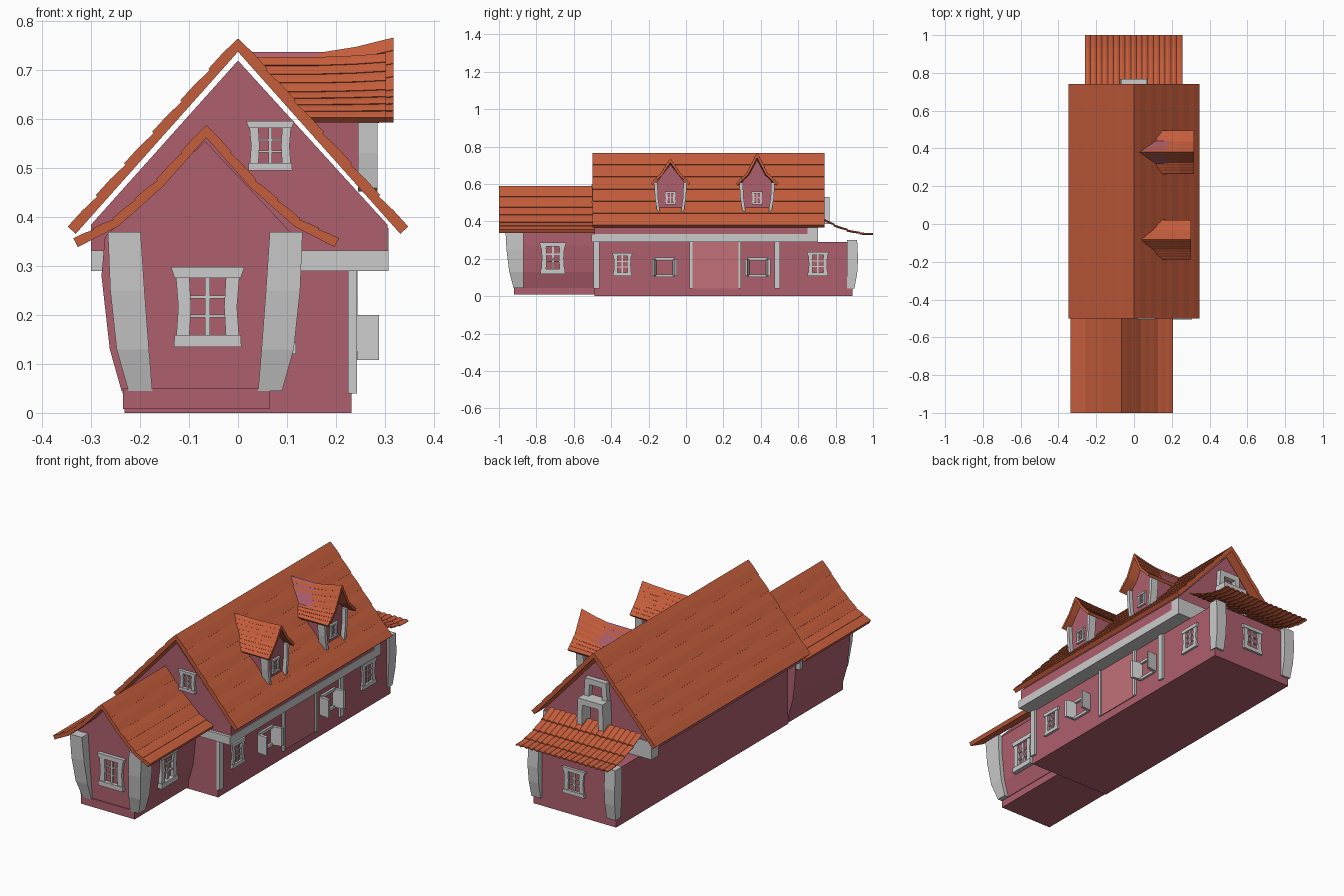
import bpy, bmesh, math
from mathutils import Matrix, Vector

if "Cube" in bpy.data.objects:
    bpy.data.objects.remove(bpy.data.objects["Cube"])


def material(name, rgb):
    m = bpy.data.materials.new(name)
    m.diffuse_color = (*rgb, 1)
    m.use_nodes = True
    m.node_tree.nodes["Principled BSDF"].inputs["Base Color"].default_value = m.diffuse_color
    return m


PINK = material("pink_wall", (0.43, 0.115, 0.155))
DOOR = material("door_pink", (0.54, 0.16, 0.19))
TILE = material("roof_tile", (0.56, 0.11, 0.045))


def frame(u, v, n, origin):
    m = Matrix((u, v, n)).transposed().to_4x4()
    m.translation = Vector(origin)
    return m


# Drawing planes: (u, v) in the plane, d along the outward normal
Z = (0, 0, 1)
def front(x=0, y=0, z=0): return frame((1, 0, 0), Z, (0, -1, 0), (x, y, z))
def right(x=0, y=0, z=0): return frame((0, 1, 0), Z, (1, 0, 0), (x, y, z))
def back(x=0, y=0, z=0): return frame((-1, 0, 0), Z, (0, 1, 0), (x, y, z))
PLAN = Matrix.Identity(4)


def loft(bm, rings):
    rings = [[bm.verts.new(p) for p in r] for r in rings]
    n = len(rings[0])
    for a, b in zip(rings, rings[1:]):
        for i in range(n):
            bm.faces.new((a[i], a[(i + 1) % n], b[(i + 1) % n], b[i]))
    return rings


def prism(bm, pts, d0, d1, m=PLAN):
    r = loft(bm, [[m @ Vector((u, v, d)) for u, v in pts] for d in (d0, d1)])
    bm.faces.new(r[0])
    bm.faces.new(r[1])


def rect(u0, u1, v0, v1):
    return [(u0, v0), (u1, v0), (u1, v1), (u0, v1)]


def finish(bm, name, mat=None, clip=False):
    bmesh.ops.remove_doubles(bm, verts=bm.verts[:], dist=1e-5)
    if clip:  # keep only what stands above the main roof slope
        bmesh.ops.bisect_plane(bm, geom=bm.verts[:] + bm.edges[:] + bm.faces[:],
                               plane_co=(0, 0, 0.75), plane_no=(1.115, 0, 1), clear_inner=True)
    bmesh.ops.recalc_face_normals(bm, faces=bm.faces[:])
    me = bpy.data.meshes.new(name)
    bm.to_mesh(me)
    bm.free()
    ob = bpy.data.objects.new(name, me)
    bpy.context.collection.objects.link(ob)
    if mat:
        me.materials.append(mat)
    return ob


def solid(name, pts, d0, d1, m=PLAN, mat=None, clip=False):
    bm = bmesh.new()
    prism(bm, pts, d0, d1, m)
    return finish(bm, name, mat, clip)


def box(name, x0, x1, y0, y1, z0, z1, mat=None):
    return solid(name, rect(x0, x1, y0, y1), z0, z1, PLAN, mat)


def roof(name, half, thick, stations, m, courses, step, clip=False):
    """Gable roof shell: half profile from ridge to eave, stepped tile courses."""
    outer, inner = [], []
    for (u0, v0), (u1, v1) in zip(half, half[1:]):
        n = Vector((v0 - v1, u1 - u0)).normalized()
        for c in range(courses):
            for t, h in ((c, 0), (c + 0.5, step * 0.9), (c + 1, step)):
                p = Vector((u0, v0)).lerp(Vector((u1, v1)), t / courses)
                outer.append(p + n * h)
                inner.append(Vector((0, p.y - thick / n.y)) if p.x == 0 else p - n * thick)
    flip = lambda ps: [Vector((-p.x, p.y)) for p in ps[:0:-1]]
    o, i = flip(outer) + outer, flip(inner) + inner
    umax = half[-1][0]
    bm = bmesh.new()
    rings = loft(bm, [[m @ Vector((p.x, p.y + dv * (1 - min(1, abs(p.x) / umax)), d))
                       for p in o + i[::-1]] for d, dv in stations])
    k = len(o)
    for r in (rings[0], rings[-1]):
        for j in range(k - 1):
            bm.faces.new((r[j], r[j + 1], r[2 * k - 2 - j], r[2 * k - 1 - j]))
    return finish(bm, name, TILE, clip)


def window(name, m, w, z0, z1, d=0.014, rows=3):
    """Flared frame with wide lintel, sill and glazing bars."""
    bm = bmesh.new()
    h, a = z1 - z0, w / 2
    prism(bm, [(-a * .92, z0), (a * .92, z0), (a * .9, z0 + h * .15), (-a * .9, z0 + h * .15)], -.005, d * 1.3, m)
    prism(bm, [(-a * .9, z1 - h * .14), (a * .9, z1 - h * .14), (a, z1), (-a, z1)], -.005, d * 1.3, m)
    for s in (-1, 1):
        prism(bm, [(s * a * p, z0 + h * q) for p, q in
                   ((.86, .1), (.8, .5), (.87, .9), (.5, .9), (.45, .5), (.5, .1))], -.005, d, m)
    prism(bm, rect(-a * .07, a * .07, z0 + h * .1, z1 - h * .1), -.005, d * .6, m)
    for r in range(1, rows):
        v = z0 + h * (.15 + .71 * r / rows)
        prism(bm, rect(-a * .5, a * .5, v - h * .02, v + h * .02), -.005, d * .6, m)
    return finish(bm, name)


def pillar(name, sections):
    bm = bmesh.new()
    r = loft(bm, [[(x, y, z) for x, y in rect(x0, x1, y0, y1)] for z, x0, x1, y0, y1 in sections])
    bm.faces.new(r[0])
    bm.faces.new(r[-1])
    return finish(bm, name)


# Main house walls and roof
box("main_wall", -.232, .232, -.49, .89, 0, .29, PINK)
box("wall_head", -.23, .23, -.49, .70, .29, .33, PINK)
solid("upper_wall", [(-.30, .33), (.305, .33), (.305, .385), (0, .72), (-.30, .385)], -.70, .49, front(), PINK)
roof("main_roof", [(0, .765), (.345, .378)], .018, [(-.74, 0), (.50, 0)], front(), 6, .004)

# Grey beams
box("side_beam", .225, .308, -.50, .66, .29, .332)
box("front_beam", -.30, .308, -.505, -.485, .29, .332)
box("back_beam", -.30, .308, .65, .705, .29, .378)

# Right side posts, door and windows
for k, (y0, y1) in enumerate(((-.495, -.462), (.02, .035), (.28, .295), (.473, .502))):
    box(f"wall_post_{k}", .225, .243, y0, y1, .04, .29)
box("door_panel", .225, .236, .035, .28, .04, .29, DOOR)
window("side_window_a", right(.232, -.34, 0), .11, .108, .232, .009)
window("side_window_b", right(.232, .705, 0), .12, .108, .237, .009)

# Open shutters
for k, yc in enumerate((-.115, .383)):
    bm = bmesh.new()
    for s in (-1, 1):
        prism(bm, [(.23, yc + s * .043), (.285, yc + s * .055), (.288, yc + s * .068), (.23, yc + s * .062)],
              .108, .2, PLAN)
    for z in (.103, .192):
        prism(bm, rect(.225, .243, yc - .055, yc + .055), z, z + .014)
    finish(bm, f"shutters_{k}")

# Front wing
box("wing_base", -.235, .065, -.92, -.49, .008, .05, PINK)
solid("wing_wall", [(-.238, .045), (.068, .045), (.092, .13), (.107, .27), (.107, .37), (-.067, .555),
                    (-.272, .36), (-.279, .28), (-.262, .13)], .48, .915, front(), PINK)
roof("wing_roof", [(0, .588), (.10, .475), (.19, .395), (.27, .354)], .017,
     [(.485, 0), (1.0, 0)], front(-.065, 0, 0), 2, .003)
for s, side in ((-1, "left"), (1, "right")):
    pillar(f"wing_pillar_{side}", [(z, -.067 + s * a, -.067 + s * b, y, -.87) for z, a, b, y in (
        (.045, .108, .157, -.922), (.13, .115, .181, -.945), (.25, .124, .194, -.96), (.37, .132, .199, -.966))])
window("wing_front_window", front(-.062, -.915, 0), .15, .135, .298, .014)
window("wing_side_window", right(.1, -.712, 0), .145, .12, .288, .014)
window("attic_window", front(.066, -.49, 0), .098, .495, .596, .012)

# Back: corner pillars, window and wavy awning
for s, side in ((-1, "left"), (1, "right")):
    pillar(f"back_pillar_{side}", [(z, s * .185, s * b, .86, y) for z, b, y in (
        (.04, .236, .90), (.12, .241, .915), (.2, .244, .92), (.3, .244, .915))])
window("back_window", back(0, .89, 0), .13, .105, .237, .01)

bm = bmesh.new()
NX, rows = 17 * 4, []
for c in range(4):
    for t, lift in ((c, 0), (c + .5, .004), (c + 1, .006)):
        t /= 4
        rows.append([bm.verts.new((-.26 + .516 * i / NX, .725 + .275 * t,
                                   .329 + .085 * (1 - t) ** 2 + lift * (1 - t * .5)
                                   + .006 * abs(math.sin(math.pi * i / 4))))
                     for i in range(NX + 1)])
for a, b in zip(rows, rows[1:]):
    for i in range(NX):
        bm.faces.new((a[i], a[i + 1], b[i + 1], b[i]))
awning = finish(bm, "awning", TILE)
sol = awning.modifiers.new("thickness", 'SOLIDIFY')
sol.thickness = .006

# Attic surround on the back gable: two nested portals
bm = bmesh.new()
for a, z0, z1, d0, d1 in ((.075, .385, .53, .70, .768), (.065, .53, .62, .695, .725)):
    prism(bm, [(-a, z0), (-a + .028, z0), (-a + .032, z1 - .03), (a - .032, z1 - .03),
               (a - .028, z0), (a, z0), (a - .006, z1), (-a + .006, z1)], d0, d1, back())
finish(bm, "back_attic_frame")

# Dormers on the right slope
for k, (yc, top, w, x1, sag) in enumerate(((-.083, .735, .104, .302, .008), (.38, .767, .113, .318, .032))):
    m = right(0, yc, 0)
    wl = w * .7
    roof(f"dormer_roof_{k}", [(0, top), (w * .48, .66), (w, .602)], .012,
         [(0, -sag), (.16, -sag), (.24, -sag * .6), (x1, 0)], m, 4, .002, True)
    solid(f"dormer_wall_{k}", [(-wl * .9, .455), (wl * .9, .455), (wl, .61), (0, top - .03), (-wl, .61)],
          .03, .265, m, PINK, True)
    for s, side in ((-1, "left"), (1, "right")):
        solid(f"dormer_post_{side}_{k}", [(s * wl * p, z) for p, z in (
            (.78, .452), (1.0, .46), (1.14, .53), (1.2, .607), (.95, .607), (.92, .53))], .245, .285, m)
    window(f"dormer_window_{k}", right(.265, yc, 0), .062, .49, .56, .008, 2)
